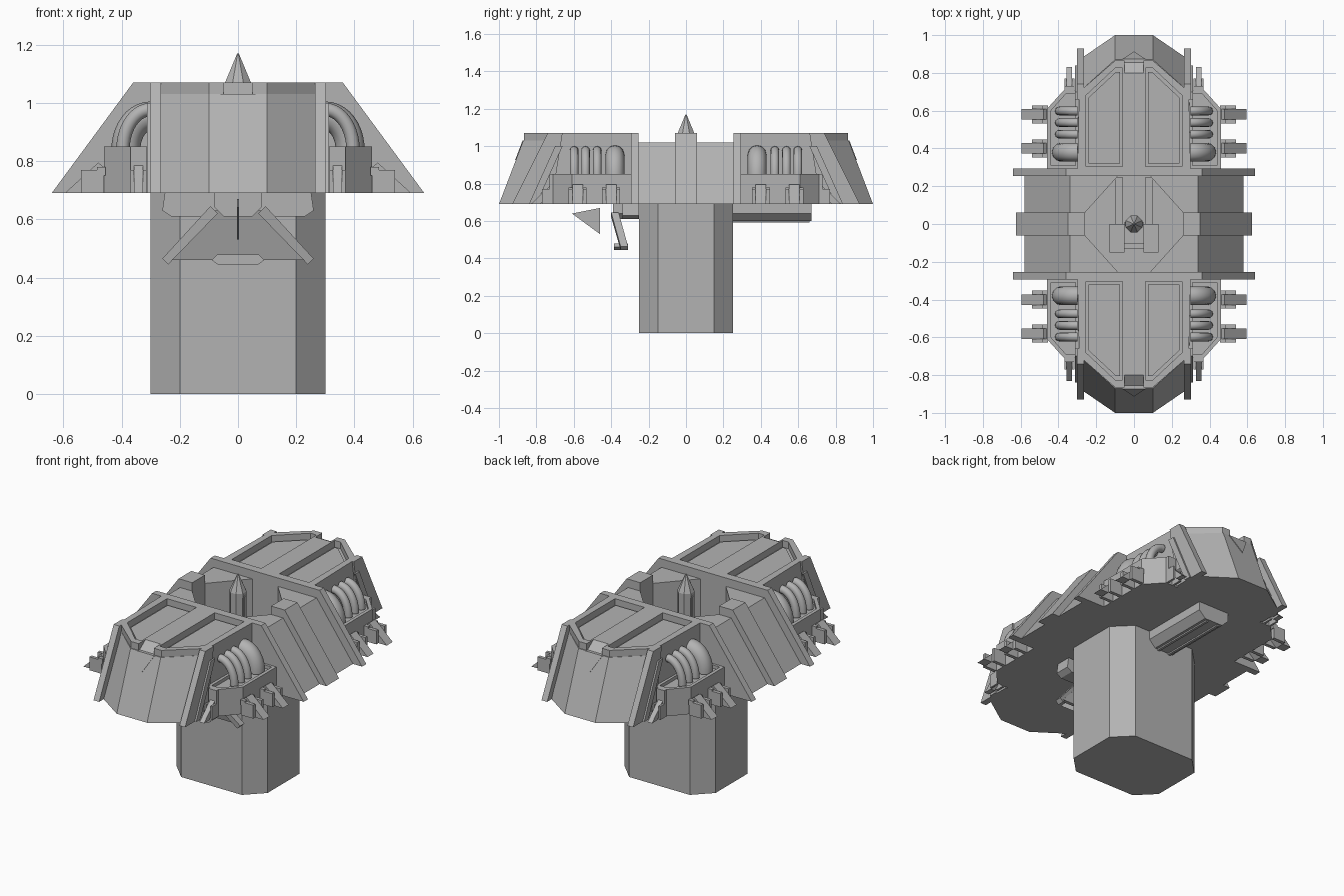
import bpy, bmesh, math
from mathutils import Vector

if "Cube" in bpy.data.objects:
    bpy.data.objects.remove(bpy.data.objects["Cube"])

steel = bpy.data.materials.new("steel_grey")
steel.diffuse_color = (0.45, 0.45, 0.45, 1)
steel.use_nodes = True
steel.node_tree.nodes["Principled BSDF"].inputs["Base Color"].default_value = steel.diffuse_color


def build(name, solids, mx=False, my=False, smooth=False):
    """One object from (verts, faces) solids, optionally repeated across x and y."""
    bm = bmesh.new()
    for sx in ((1, -1) if mx else (1,)):
        for sy in ((1, -1) if my else (1,)):
            for verts, faces in solids:
                vs = [bm.verts.new((x * sx, y * sy, z)) for x, y, z in verts]
                for f in faces:
                    bm.faces.new([vs[i] for i in f])
    bmesh.ops.recalc_face_normals(bm, faces=bm.faces)
    me = bpy.data.meshes.new(name)
    bm.to_mesh(me)
    bm.free()
    me.materials.append(steel)
    ob = bpy.data.objects.new(name, me)
    bpy.context.collection.objects.link(ob)
    if smooth:
        bpy.context.view_layer.objects.active = ob
        ob.select_set(True)
        bpy.ops.object.shade_smooth_by_angle(angle=math.radians(40))
        ob.select_set(False)
    return ob


def skin(a, b):
    """Closed solid between two matching loops of 3D points."""
    n = len(a)
    faces = [(i, (i + 1) % n, n + (i + 1) % n, n + i) for i in range(n)]
    return list(a) + list(b), faces + [tuple(range(n))[::-1], tuple(range(n, 2 * n))]


def loft(p, z0, z1, q=None):
    return skin([(x, y, z0) for x, y in p], [(x, y, z1) for x, y in (q or p)])


def along_y(p, y0, y1):
    return skin([(x, y0, z) for x, z in p], [(x, y1, z) for x, z in p])


def along_x(p, x0, x1):
    return skin([(x0, y, z) for y, z in p], [(x1, y, z) for y, z in p])


def box(x0, x1, y0, y1, z0, z1):
    return loft([(x0, y0), (x1, y0), (x1, y1), (x0, y1)], z0, z1)


def frame(outer, inner, z0, z1):
    """Raised rim between two matching plan outlines."""
    n = len(outer)
    v = [(x, y, z) for z in (z0, z1) for p in (outer, inner) for x, y in p]
    f = []
    for i in range(n):
        j = (i + 1) % n
        for a, b in ((0, n), (n, 3 * n), (3 * n, 2 * n), (2 * n, 0)):
            f.append((a + i, a + j, b + j, b + i))
    return v, f


def arc_pipe(y, r, a, b, x0=0.30, z0=0.84, steps=10, sides=12):
    """Quarter-ellipse pipe from the deck up to the body side."""
    v, f = [], []
    for i in range(steps + 1):
        t = math.pi / 2 * i / steps
        c = Vector((x0 + a * math.cos(t), y, z0 + b * math.sin(t)))
        out = Vector((b * math.cos(t), 0, a * math.sin(t))).normalized()
        for k in range(sides):
            g = 2 * math.pi * k / sides
            v.append(tuple(c + out * r * math.cos(g) + Vector((0, r * math.sin(g), 0))))
    for i in range(steps):
        for k in range(sides):
            m = (k + 1) % sides
            f.append((i * sides + k, i * sides + m, (i + 1) * sides + m, (i + 1) * sides + k))
    f += [tuple(range(sides))[::-1], tuple(range(steps * sides, (steps + 1) * sides))]
    return v, f


# Pillar
oct_plan = [(.2, -.25), (.3, -.15), (.3, .15), (.2, .25),
            (-.2, .25), (-.3, .15), (-.3, -.15), (-.2, -.25)]
build("pillar", [loft(oct_plan, 0, .70)])

# Middle section with the launch pit left open
build("pit_floor", [box(-.3, .3, -.27, .27, .69, .72)])
side_low = [(.58, -.26), (.58, .26), (.08, .26), (.26, .06), (.26, -.06), (.08, -.26)]
side_top = [(.34, -.26), (.34, .26)] + side_low[2:]
build("middle_side", [loft(side_low, .69, 1.02, side_top)], mx=True)
build("middle_rib", [along_y([(.26, .69), (.625, .69), (.35, 1.07), (.26, 1.07)], -.06, .06)], mx=True)
build("bulkhead", [along_y([(-.64, .69), (.64, .69), (.36, 1.07), (-.36, 1.07)], .255, .295)], my=True)

# End hulls
low = [(.30, .28), (.29, .87), (.10, 1.0), (-.10, 1.0), (-.29, .87), (-.30, .28)]
top = [(.30, .28), (.29, .70), (.10, .87), (-.10, .87), (-.29, .70), (-.30, .28)]
build("end_hull", [loft(low, .69, 1.03, top)], my=True)
rim_out = [(.05, .28), (.30, .28), (.29, .70), (.10, .865), (.05, .865)]
rim_in = [(.06, .305), (.255, .305), (.255, .68), (.10, .825), (.06, .825)]
rim_mid = [(.075, .32), (.24, .32), (.24, .67), (.095, .805), (.075, .805)]
build("roof_rim", [frame(rim_out, rim_in, 1.03, 1.07)], mx=True, my=True)
build("roof_panel", [loft(rim_mid, 1.03, 1.04)], mx=True, my=True)
build("roof_spine", [along_x([(.28, 1.02), (.87, 1.02), (.80, 1.07), (.28, 1.07)], -.06, .06)], my=True)
nose = [(-.06, .865, 1.03), (.06, .865, 1.03), (0, .905, .925)]
build("nose_plate", [skin(nose, [(x, y + .009, z) for x, y, z in nose])], my=True)

# Slanted side plates with a second thin rib
build("side_plate", [along_x([(.72, .69), (.93, .69), (.74, 1.07), (.66, 1.07)], .265, .302),
                     along_x([(.80, .69), (.84, .69), (.70, 1.0), (.66, 1.0)], .30, .312)],
      mx=True, my=True)

# Machinery decks with rims
deck = [(.29, .29), (.46, .29), (.46, .61), (.37, .71), (.29, .71)]
deck_in = [(.31, .31), (.44, .31), (.44, .60), (.36, .69), (.31, .69)]
build("side_deck", [loft(deck, .69, .83)], mx=True, my=True)
build("deck_rim", [frame(deck, deck_in, .83, .85)], mx=True, my=True)

# Curved pipes
build("thin_pipe", [arc_pipe(y, .023, .095, .137) for y in (.475, .537, .598)],
      mx=True, my=True, smooth=True)
build("thick_pipe", [arc_pipe(.38, .05, .085, .115)], mx=True, my=True, smooth=True)

# Braced feet on the sides and ends of the decks
strut = [(.45, .77), (.48, .795), (.595, .69), (.54, .69)]
feet = []
for y in (.40, .58):
    feet += [along_y(strut, y - .028, y + .028),
             box(.46, .54, y - .048, y - .028, .69, .77),
             box(.46, .54, y + .028, y + .048, .69, .77),
             box(.455, .485, y - .048, y + .048, .75, .78)]
build("side_foot", feet, mx=True, my=True)
end = [(.70, .77), (.72, .795), (.83, .69), (.78, .69)]
build("end_foot", [along_x(end, .327, .357),
                   box(.315, .327, .70, .77, .69, .77), box(.357, .369, .70, .77, .69, .77),
                   box(.315, .369, .70, .73, .77, .85)], mx=True, my=True)


# Rocket and launch cradle in the pit
def ring(r, z, n=8):
    return [(r * math.cos(2 * math.pi * (i + .5) / n), r * math.sin(2 * math.pi * (i + .5) / n), z)
            for i in range(n)]


build("rocket", [skin(ring(.045, .72), ring(.048, 1.07)), skin(ring(.048, 1.07), ring(.003, 1.17))])
build("rocket_clamp", [box(.05, .13, -.15, 0, .72, .80)], mx=True)
build("rocket_rail", [box(.06, .10, .0, .25, .72, .78), box(.035, .05, -.01, .01, .72, 1.05)], mx=True)
build("cradle_bar", [box(-.06, .06, -.13, -.10, .72, .79)])

# Rear underside bay
build("rear_bay", [along_y([(-.10, .70), (.10, .70), (.10, .64), (.06, .60), (-.06, .60), (-.10, .64)],
                           .24, .67)])
build("bay_ridge", [box(.03, .045, .25, .66, .592, .61)], mx=True)

# Front underside mount with splayed struts
build("front_mount", [along_y([(-.25, .70), (.25, .70), (.26, .63), (.23, .61), (-.23, .61), (-.26, .63)],
                              -.34, -.25),
                      along_y([(-.08, .70), (.08, .70), (.08, .64), (.05, .61), (-.05, .61), (-.08, .64)],
                              -.39, -.34)])
panel = [(-.08, -.38, .63), (.08, -.38, .63), (.24, -.33, .46), (-.24, -.33, .46)]
build("front_apron", [skin(panel, [(x, y + .02, z) for x, y, z in panel])])
arm = [(.07, -.40, .62), (.095, -.40, .645), (.26, -.35, .465), (.24, -.35, .445)]
build("front_strut", [skin(arm, [(x, y + .04, z) for x, y, z in arm])], mx=True)
build("front_lip", [along_y([(-.09, .46), (-.07, .445), (.07, .445), (.09, .46), (.07, .48), (-.07, .48)],
                            -.385, -.31)])
build("front_fin", [along_x([(-.61, .64), (-.46, .67), (-.46, .53)], -.003, .003)])
